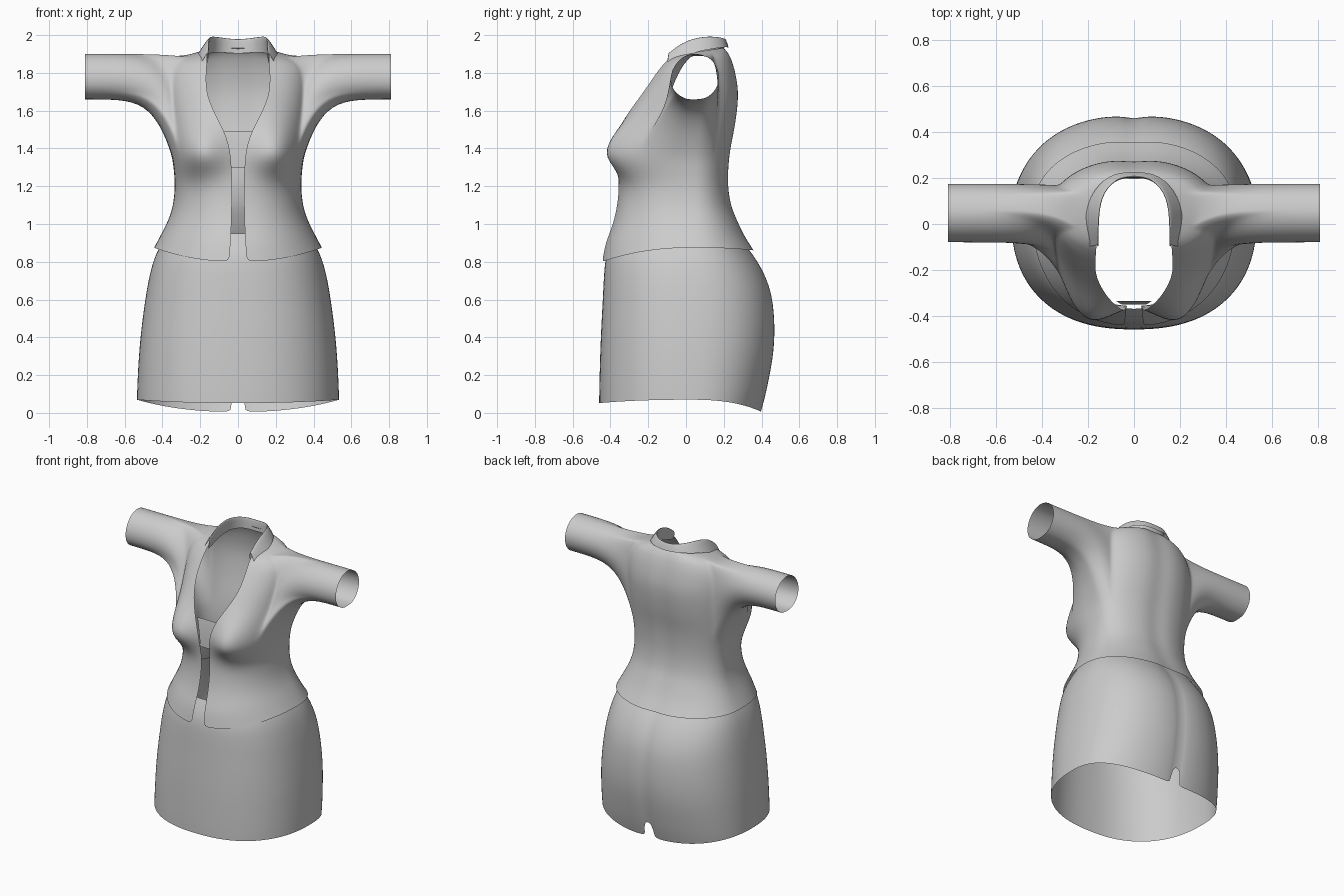
import bpy, bmesh, math
from math import sin, cos, pi, exp

if "Cube" in bpy.data.objects:
    bpy.data.objects.remove(bpy.data.objects["Cube"])

cloth = bpy.data.materials.new("light_grey_cloth")
cloth.use_nodes = True
cloth.diffuse_color = (0.6, 0.6, 0.6, 1)
cloth.node_tree.nodes["Principled BSDF"].inputs["Base Color"].default_value = (0.6, 0.6, 0.6, 1)


def spline(table, z):
    """Smooth interpolation of table rows keyed by their first value."""
    k = 0
    while k < len(table) - 2 and z > table[k + 1][0]:
        k += 1
    a, b = table[k], table[k + 1]
    p, n = table[max(k - 1, 0)], table[min(k + 2, len(table) - 1)]
    h = b[0] - a[0]
    t = (z - a[0]) / h
    out = []
    for i in range(1, len(a)):
        ma = (b[i] - p[i]) / (b[0] - p[0]) * h
        mb = (n[i] - a[i]) / (n[0] - a[0]) * h
        out.append((2*t**3 - 3*t*t + 1) * a[i] + (t**3 - 2*t*t + t) * ma
                   + (3*t*t - 2*t**3) * b[i] + (t**3 - t*t) * mb)
    return out


def section(w, front, back, th, n, cy):
    """Point on a rounded body section; angle 0 is the front, pi the back."""
    x = w * max(0, sin(th)) ** (2 / n)
    c = abs(cos(th)) ** (2 / n)
    y = cy - c * (cy - front) if cos(th) > 0 else cy + c * (back - cy)
    if cos(th) < 0:
        y -= 0.012 * exp(-(x / 0.06) ** 2)
    return x, y


def strip(bm, rows, skip=lambda r, c: False, closed=False):
    """Fill quads between rows of vertices."""
    for r in range(len(rows) - 1):
        m = len(rows[r])
        for c in range(m if closed else m - 1):
            if not skip(r, c):
                d = (c + 1) % m
                bm.faces.new((rows[r][c], rows[r][d], rows[r + 1][d], rows[r + 1][c]))


def finish(name, bm, mirror=True, subdiv=1):
    """Turn the mesh into a smooth, mirrored object."""
    loose = [v for v in bm.verts if not v.link_faces]
    bmesh.ops.delete(bm, geom=loose, context='VERTS')
    bmesh.ops.recalc_face_normals(bm, faces=bm.faces)
    for f in bm.faces:
        f.smooth = True
    me = bpy.data.meshes.new(name)
    bm.to_mesh(me)
    bm.free()
    me.materials.append(cloth)
    ob = bpy.data.objects.new(name, me)
    bpy.context.collection.objects.link(ob)
    if mirror:
        mod = ob.modifiers.new("mirror", 'MIRROR')
        mod.use_clip = True
        mod.merge_threshold = 0.0005
    if subdiv:
        mod = ob.modifiers.new("smooth", 'SUBSURF')
        mod.levels = mod.render_levels = subdiv


# Jacket body: height, half width, front, back, half width of the front opening
BODY = [
    (0.80, .445, -.445, .365, .045), (0.90, .405, -.425, .315, .040),
    (1.00, .368, -.388, .277, .035), (1.10, .345, -.365, .245, .033),
    (1.20, .335, -.355, .230, .030), (1.30, .342, -.350, .231, .035),
    (1.40, .355, -.350, .242, .045), (1.50, .362, -.335, .262, .078),
    (1.60, .368, -.300, .277, .130), (1.70, .370, -.245, .283, .165),
    (1.80, .360, -.175, .268, .168), (1.86, .325, -.140, .245, .165),
    (1.89, .270, -.120, .225, .164), (1.91, .190, -.115, .208, .163)]
HALF = 12
bm = bmesh.new()
zs = []
for a, b in zip(BODY, BODY[1:]):
    zs += [a[0], (a[0] + b[0]) / 2]
zs.append(BODY[-1][0])
rows = []
for z in zs:
    w, front, back, gap = spline(BODY, z)
    start = math.asin((gap / w) ** 1.1)
    row = []
    for i in range(2 * HALF + 1):
        s = i / HALF
        th = start + (pi / 2 - start) * s if s < 1 else pi / 2 * s
        x, y = section(w, front, back, th, 2.2, 0.04)
        # hem rises to the sides, neck tilts down to the front
        hem = 0.075 * sin(th) ** 2 if s < 1 else 0.06 + 0.015 * sin(th) ** 2
        zz = z + hem * max(0, 1 - (z - 0.8) / 0.3)
        zz += 0.15 * (y - 0.05) * min(1, max(0, (z - 1.8) / 0.1))
        # bust
        if s < 1:
            dz = (z - 1.37) / (0.12 if z > 1.37 else 0.075)
            y -= 0.13 * exp(-((x - 0.22) / 0.1) ** 2 / 2 - dz * dz / 2)
        row.append(bm.verts.new((x, y, zz)))
    rows.append(row)

# Armhole left open, then a flared sleeve drawn out of it
lo, hi, ca, cb = 11, len(zs) - 3, HALF - 4, HALF + 4
strip(bm, rows, lambda r, c: lo <= r < hi and ca <= c < cb)
hole = [rows[lo][c] for c in range(ca, cb)] + [rows[r][cb] for r in range(lo, hi)]
hole += [rows[hi][c] for c in range(cb, ca, -1)] + [rows[r][ca] for r in range(hi, lo, -1)]
ys = [v.co.y for v in hole]
hz = [v.co.z for v in hole]
rings = [hole]
for t in (0.04, 0.09, 0.15, 0.23, 0.33, 0.46, 0.62, 0.8, 0.96, 1):
    ring = []
    for v in hole:
        p = v.co
        ang = math.atan2((2 * p.z - max(hz) - min(hz)) / (max(hz) - min(hz)),
                         (2 * p.y - max(ys) - min(ys)) / (max(ys) - min(ys)))
        e = 1 - (1 - t) ** 5
        qy, qz = 0.045 + 0.13 * cos(ang), 1.778 + 0.123 * sin(ang)
        ring.append(bm.verts.new((p.x + (0.81 - p.x) * t,
                                  p.y + (qy - p.y) * e, p.z + (qz - p.z) * e)))
    rings.append(ring)
strip(bm, rings, closed=True)
finish("jacket", bm)

# Folded collar: neck edge, fold and outer edge, from front point to back
COLLAR = [
    [(.166, -.11, 1.83), (.166, 0, 1.88), (.152, .12, 1.91), (.09, .195, 1.91), (0, .203, 1.90)],
    [(.150, -.09, 1.91), (.150, 0, 1.98), (.142, .12, 2.0), (.08, .195, 1.988), (0, .207, 1.978)],
    [(.165, -.09, 1.91), (.162, 0, 1.98), (.152, .12, 2.0), (.085, .205, 1.988), (0, .214, 1.978)],
    [(.220, -.11, 1.80), (.215, 0, 1.90), (.20, .12, 1.925), (.11, .222, 1.94), (0, .228, 1.93)]]
bm = bmesh.new()
strip(bm, [[bm.verts.new(p) for p in line] for line in COLLAR])
finish("collar", bm, subdiv=2)

# Front placket joining the two jacket fronts
bm = bmesh.new()
strip(bm, [[bm.verts.new((s * w, y, z)) for s in (-1, 0, 1)]
           for z, w, y in ((1.3, .045, -.35), (1.4, .055, -.35), (1.49, .078, -.335))])
finish("front_placket", bm, mirror=False, subdiv=0)

# Skirt: height, half width, front, back
SKIRT = [
    (0.0, .535, -.460, .400), (0.1, .535, -.460, .427), (0.3, .525, -.455, .465),
    (0.45, .511, -.449, .474), (0.6, .491, -.441, .462), (0.7, .474, -.436, .435),
    (0.8, .449, -.428, .385), (0.87, .420, -.410, .335), (0.95, .375, -.370, .275)]
angles = [(pi - 0.09) * i / 30 for i in range(31)]
slit = {pi - 0.05: 0.012, pi - 0.045: 0.02, pi - 0.035: 0.08, pi - 0.02: 0.11, pi: 0.115}
bm = bmesh.new()
rows = []
for k in range(21):
    row = []
    for th in angles + list(slit):
        c = cos(th)
        hem = slit.get(th, 0.07 - (0.018 if c > 0 else 0.065) * c * c)
        z = hem + (0.95 - hem) * k / 20
        x, y = section(*spline(SKIRT, z), th, 2.35, 0.03)
        row.append(bm.verts.new((x, y, z)))
    rows.append(row)
strip(bm, rows)
finish("skirt", bm)
